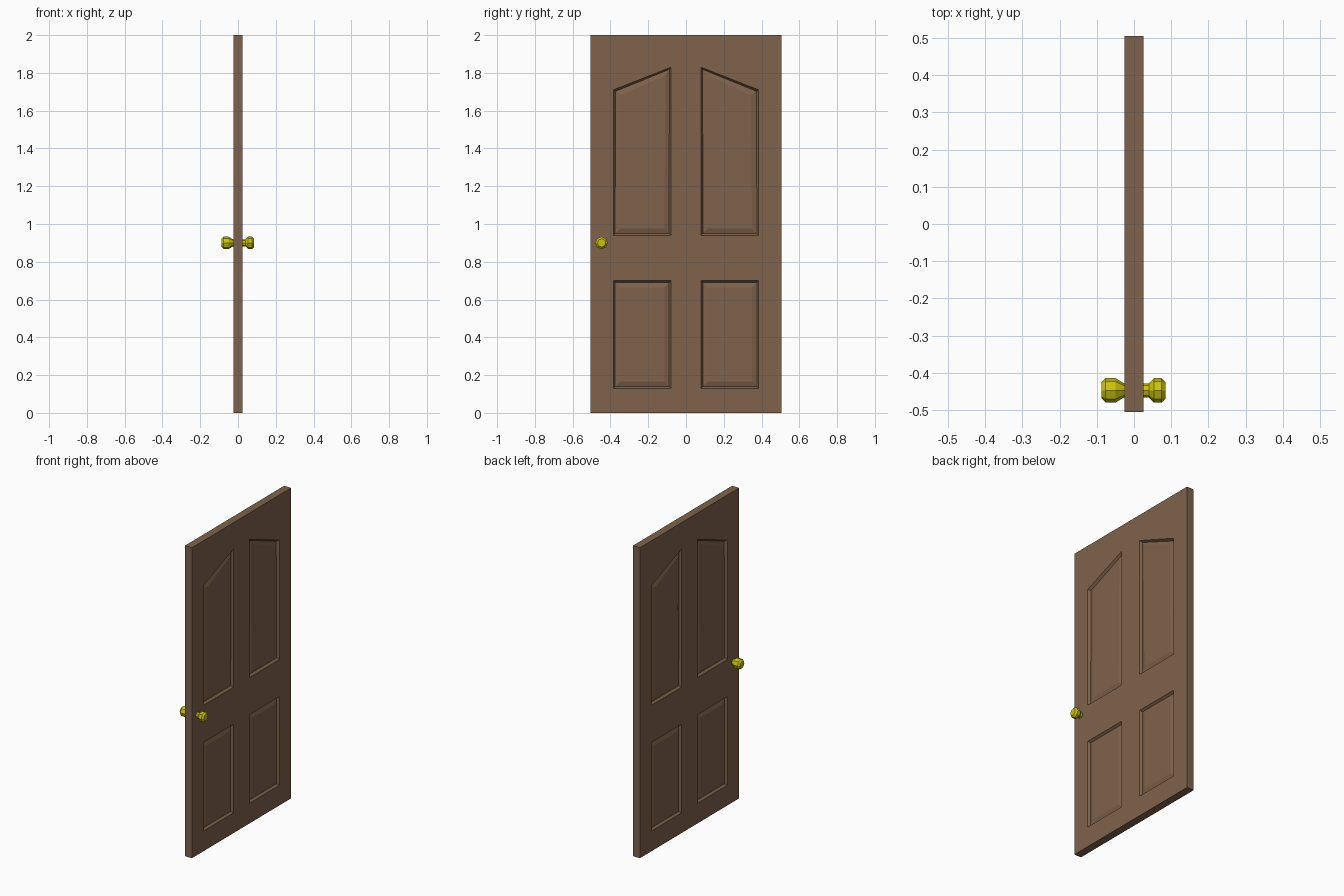
import bpy, bmesh, math

if "Cube" in bpy.data.objects:
    bpy.data.objects.remove(bpy.data.objects["Cube"])


def material(name, color):
    mat = bpy.data.materials.new(name)
    mat.diffuse_color = (*color, 1)
    mat.use_nodes = True
    mat.node_tree.nodes["Principled BSDF"].inputs["Base Color"].default_value = mat.diffuse_color
    return mat


def make_object(name, bm, mat):
    mesh = bpy.data.meshes.new(name)
    bm.to_mesh(mesh)
    bm.free()
    mesh.materials.append(mat)
    ob = bpy.data.objects.new(name, mesh)
    bpy.context.collection.objects.link(ob)
    return ob


wood = material("wood", (0.21, 0.122, 0.07))
brass = material("brass", (0.6, 0.54, 0.004))

# Door leaf: one face as a grid, the upper panels having slanted tops
HALF = 0.025
cols = [-0.505, -0.385, -0.08, 0.08, 0.385, 0.505]
rows = [0, 0.13, 0.70, 0.94, None, 2.0]
peak = [1.71, 1.71, 1.83, 1.83, 1.71, 1.71]
bm = bmesh.new()
grid = [[bm.verts.new((HALF, y, peak[c] if z is None else z))
         for c, y in enumerate(cols)] for z in rows]
panels = []
for r in range(5):
    for c in range(5):
        face = bm.faces.new((grid[r][c], grid[r][c + 1],
                             grid[r + 1][c + 1], grid[r + 1][c]))
        if r in (1, 3) and c in (1, 3):
            panels.append(face)

# Door edges, running back to the mirror plane
border = [e for e in bm.edges if e.is_boundary]
new = bmesh.ops.extrude_edge_only(bm, edges=border)["geom"]
for v in new:
    if isinstance(v, bmesh.types.BMVert):
        v.co.x = 0
bmesh.ops.recalc_face_normals(bm, faces=bm.faces)
if panels[0].normal.x < 0:
    bmesh.ops.reverse_faces(bm, faces=bm.faces)

# Sunken moulding, then a gently raised field in each panel
bmesh.ops.inset_individual(bm, faces=panels, thickness=0.014, depth=-0.014)
bmesh.ops.inset_individual(bm, faces=panels, thickness=0.036, depth=0.008)

door = make_object("door_leaf", bm, wood)
mirror = door.modifiers.new("both_sides", 'MIRROR')
mirror.use_axis = (True, False, False)

# Door knob: eight-sided turned profile (x, radius) through the door
profile = [(-0.087, 0.022), (-0.076, 0.033), (-0.05, 0.033), (-0.027, 0.019),
           (0.04, 0.019), (0.054, 0.033), (0.074, 0.033), (0.085, 0.022)]
SIDES = 8
bm = bmesh.new()
rings = []
for x, rad in profile:
    rings.append([bm.verts.new((x, -0.447 + rad * math.cos(math.tau * i / SIDES),
                                0.90 + rad * math.sin(math.tau * i / SIDES)))
                  for i in range(SIDES)])
for a, b in zip(rings, rings[1:]):
    for i in range(SIDES):
        j = (i + 1) % SIDES
        bm.faces.new((a[i], a[j], b[j], b[i]))
bm.faces.new(rings[0])
bm.faces.new(rings[-1])
bmesh.ops.recalc_face_normals(bm, faces=bm.faces)
make_object("door_knob", bm, brass)
